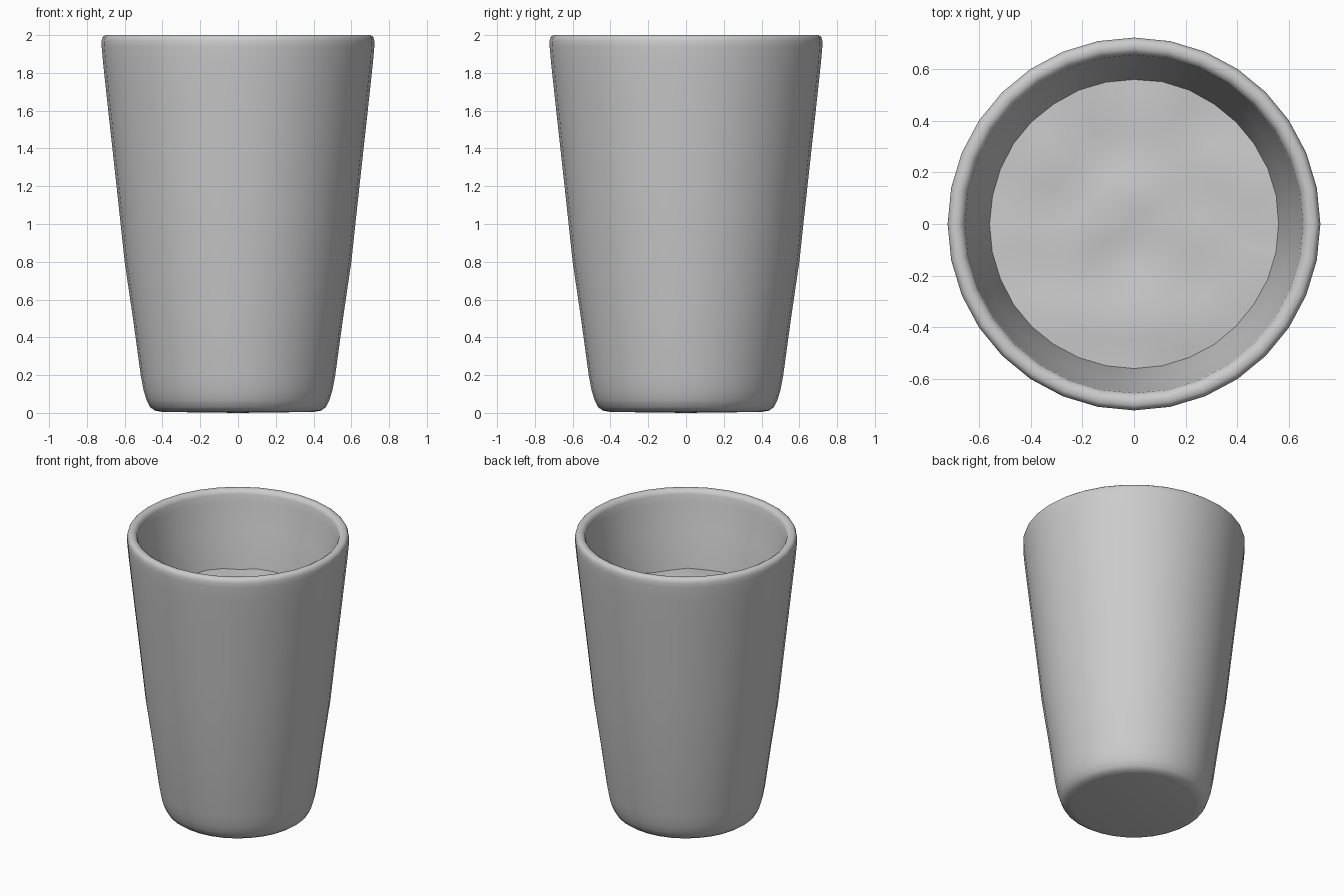
import bpy, bmesh, math
from mathutils import Vector, noise

cube = bpy.data.objects.get("Cube")
if cube:
    bpy.data.objects.remove(cube, do_unlink=True)

SIDES = 32

def make_material(name, value):
    mat = bpy.data.materials.new(name)
    mat.use_nodes = True
    colour = (value, value, value, 1)
    mat.diffuse_color = colour
    mat.node_tree.nodes["Principled BSDF"].inputs["Base Color"].default_value = colour
    return mat

def lathe(name, profile, mat, height=None):
    """Revolve (radius, z) points; a radius of 0 closes the surface at the axis."""
    bm = bmesh.new()
    rings = []
    for r, z in profile:
        ring = []
        for i in range(SIDES if r else 1):
            a = math.tau * i / SIDES
            x, y = r * math.cos(a), r * math.sin(a)
            ring.append(bm.verts.new((x, y, z + (height(x, y) if height else 0))))
        rings.append(ring)
    for low, high in zip(rings, rings[1:]):
        for i in range(SIDES):
            j = (i + 1) % SIDES
            corners = [low[i % len(low)], low[j % len(low)],
                       high[j % len(high)], high[i % len(high)]]
            bm.faces.new(list(dict.fromkeys(corners)))
    mesh = bpy.data.meshes.new(name)
    bm.to_mesh(mesh)
    bm.free()
    mesh.materials.append(mat)
    obj = bpy.data.objects.new(name, mesh)
    bpy.context.collection.objects.link(obj)
    for other in bpy.context.selected_objects:
        other.select_set(False)
    obj.select_set(True)
    bpy.context.view_layer.objects.active = obj
    bpy.ops.object.shade_smooth_by_angle(angle=math.radians(50))
    return obj

grey = make_material("plain grey", 0.6)

# Pot: base, rounded foot, tapered wall, soft rim, inner wall and floor
lathe("pot", [
    (0, 0), (0.40, 0.005), (0.44, 0.012), (0.465, 0.03), (0.485, 0.07),
    (0.5, 0.12), (0.515, 0.2), (0.556, 0.5), (0.6, 0.8), (0.643, 1.2),
    (0.687, 1.6), (0.714, 1.85), (0.722, 1.94), (0.722, 1.97), (0.716, 1.99),
    (0.703, 2.0), (0.68, 2.0), (0.663, 1.99), (0.655, 1.97), (0.648, 1.92),
    (0.61, 1.74), (0.56, 1.48), (0.5, 1.0), (0.43, 0.3), (0.38, 0.2), (0, 0.2),
], grey)

# Soil: gently uneven disc filling the pot
def bumps(x, y):
    return 0.025 * noise.noise(Vector((x * 4, y * 4, 3)))

steps = 10
lathe("soil", [(0.562 * (steps - k) / steps, 1.48) for k in range(steps + 1)], grey, bumps)
